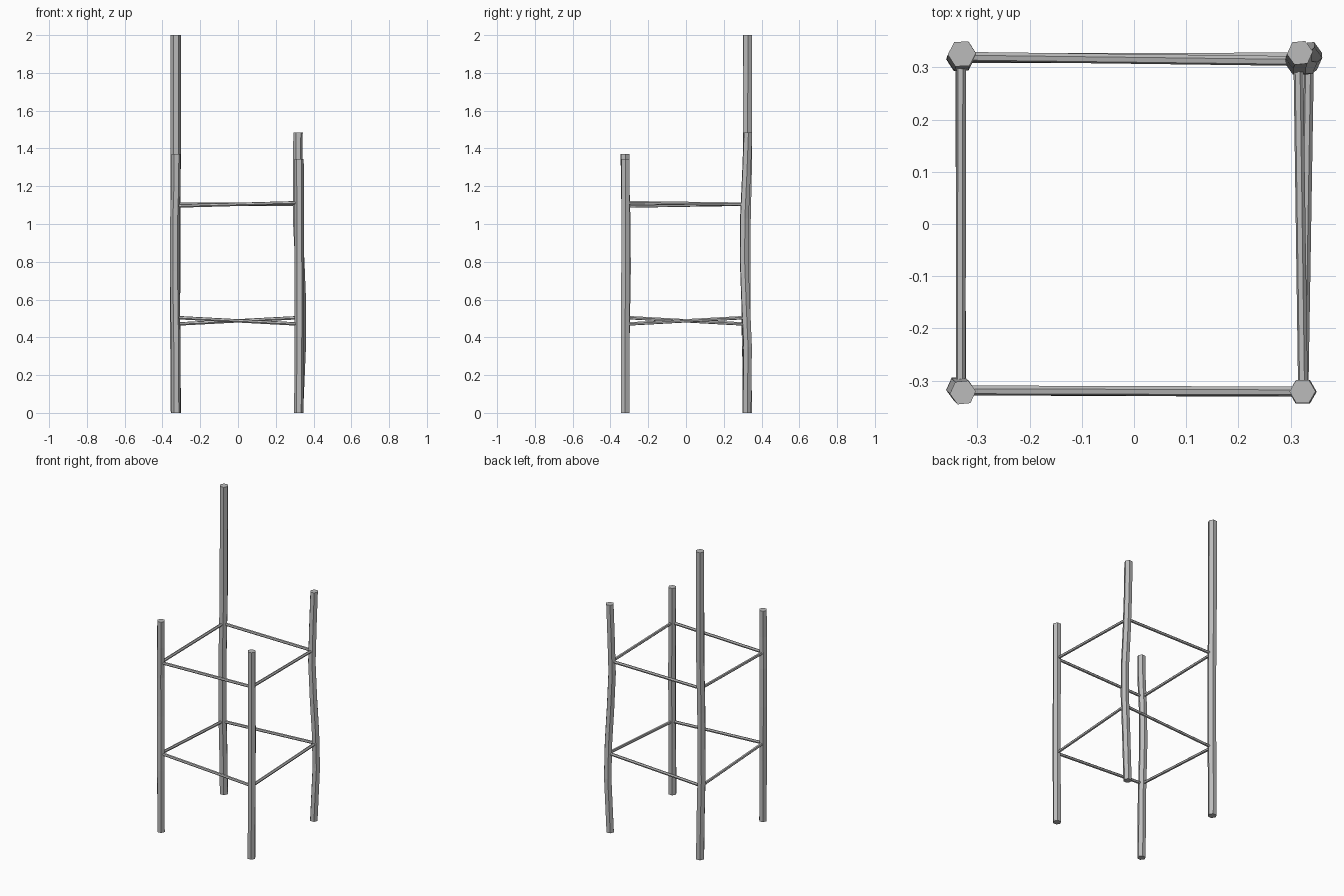
import bpy, bmesh, math
from mathutils import Vector

cube = bpy.data.objects.get("Cube")
if cube:
    bpy.data.objects.remove(cube, do_unlink=True)

grey = bpy.data.materials.new("plain_grey")
grey.use_nodes = True
colour = (0.5, 0.5, 0.5, 1)
grey.diffuse_color = colour
grey.node_tree.nodes["Principled BSDF"].inputs["Base Color"].default_value = colour


def sweep(name, path, radius, axes, turn=0.0, sides=6):
    """Sweep a regular polygon, lying in the plane of two axes, along a path."""
    u, v = (Vector(a) for a in axes)
    bm = bmesh.new()
    rings = []
    for p in path:
        angles = [turn + math.tau * i / sides for i in range(sides)]
        rings.append([bm.verts.new(Vector(p) + radius * (u * math.cos(a) + v * math.sin(a)))
                      for a in angles])
    for low, high in zip(rings, rings[1:]):
        for i in range(sides):
            j = (i + 1) % sides
            bm.faces.new((low[i], low[j], high[j], high[i]))
    bm.faces.new(rings[0])
    bm.faces.new(rings[-1])
    bmesh.ops.recalc_face_normals(bm, faces=bm.faces)
    mesh = bpy.data.meshes.new(name)
    bm.to_mesh(mesh)
    bm.free()
    mesh.materials.append(grey)
    obj = bpy.data.objects.new(name, mesh)
    bpy.context.collection.objects.link(obj)


def point_at(path, z):
    """Point on a post's centre line at height z."""
    for a, b in zip(path, path[1:]):
        if a[2] <= z <= b[2]:
            return Vector(a).lerp(Vector(b), (z - a[2]) / (b[2] - a[2]))


# Slightly crooked posts: centre line, radius, turn, lower and upper rail heights
posts = {
    "front_right": ([(-.328, -.322, 0), (-.330, -.321, .4), (-.335, -.315, .75),
                     (-.335, -.316, 1), (-.329, -.322, 1.2), (-.328, -.323, 1.37)],
                    .025, .1, .505, 1.095),
    "front_left": ([(.322, -.322, 0), (.325, -.322, .4), (.325, -.321, .8),
                    (.323, -.321, 1.345)], .025, 0, .47, 1.113),
    "back_left": ([(.320, .322, 0), (.335, .326, .35), (.336, .316, .58), (.327, .308, .8),
                   (.315, .309, 1.03), (.315, .320, 1.27), (.318, .328, 1.485)],
                  .025, .1, .505, 1.105),
    "back_right": ([(-.329, .325, 0), (-.331, .323, .25), (-.333, .317, .5),
                    (-.332, .317, .95), (-.330, .325, 1.3), (-.330, .326, 2)],
                   .027, .05, .47, 1.105),
}
for name, (path, radius, turn, _, _) in posts.items():
    sweep(name + "_post", path, radius, ((1, 0, 0), (0, 1, 0)), turn)

# Thin rails joining neighbouring posts at two levels
corners = list(posts)
for i, side in enumerate(("front", "left", "back", "right")):
    start, end = posts[corners[i]], posts[corners[(i + 1) % 4]]
    across = (0, 1, 0) if side in ("front", "back") else (1, 0, 0)
    for level, index in (("lower", 3), ("upper", 4)):
        ends = [point_at(start[0], start[index]), point_at(end[0], end[index])]
        sweep(f"{level}_{side}_rail", ends, .0095, (across, (0, 0, 1)), .2)
